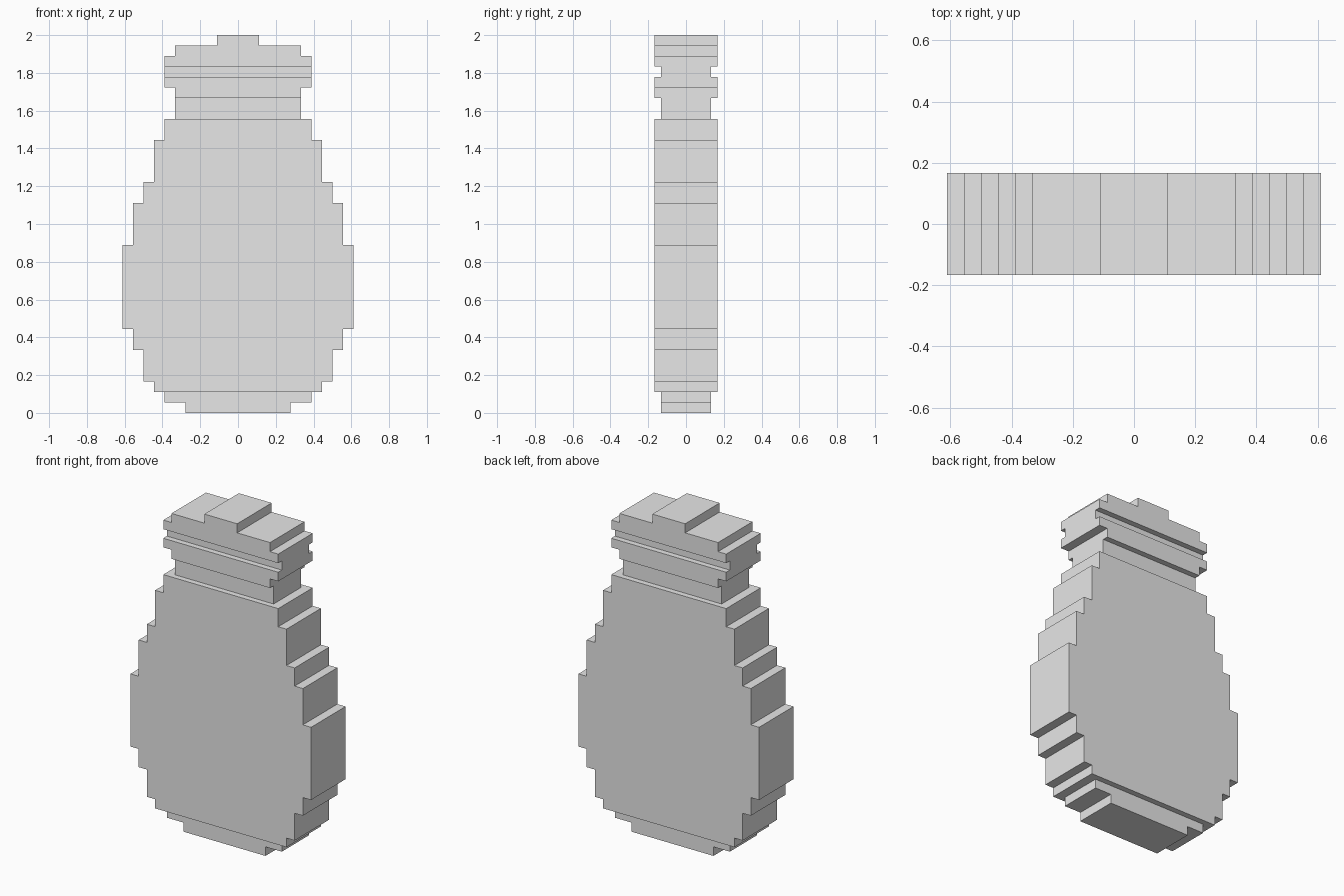
import bpy
import bmesh

cube = bpy.data.objects.get("Cube")
if cube:
    bpy.data.objects.remove(cube, do_unlink=True)

UNIT = 2 / 36          # one step of the blocky outline
FULL, THIN = 0.1667, 0.132   # half depths

grey = bpy.data.materials.new("plain grey")
grey.use_nodes = True
grey.diffuse_color = (0.8, 0.8, 0.8, 1)
grey.node_tree.nodes["Principled BSDF"].inputs["Base Color"].default_value = (0.8, 0.8, 0.8, 1)


def stepped_slab(name, bottom, steps, half_depth):
    """Extrude a mirrored, stepped outline; steps are (half width, top) in units."""
    side, z = [], bottom
    for half, top in steps:
        side += [(half, z), (half, top)]
        z = top
    outline = side + [(-x, h) for x, h in reversed(side)]
    bm = bmesh.new()
    face = bm.faces.new([bm.verts.new((x * UNIT, -half_depth, h * UNIT)) for x, h in outline])
    extruded = bmesh.ops.extrude_face_region(bm, geom=[face])["geom"]
    verts = [v for v in extruded if isinstance(v, bmesh.types.BMVert)]
    bmesh.ops.translate(bm, verts=verts, vec=(0, 2 * half_depth, 0))
    bmesh.ops.recalc_face_normals(bm, faces=bm.faces)
    mesh = bpy.data.meshes.new(name)
    bm.to_mesh(mesh)
    bm.free()
    mesh.materials.append(grey)
    obj = bpy.data.objects.new(name, mesh)
    bpy.context.collection.objects.link(obj)
    return obj


# Thin foot and wide rounded body
stepped_slab("foot", 0, [(5, 1), (7, 2)], THIN)
stepped_slab("body", 2, [(8, 3), (9, 6), (10, 8), (11, 16), (10, 20),
                         (9, 22), (8, 26), (7, 28)], FULL)

# Recessed neck, collar, groove and top cap
stepped_slab("neck", 28, [(6, 30)], THIN)
stepped_slab("collar", 30, [(6, 31), (7, 32)], FULL)
stepped_slab("groove", 32, [(7, 33)], THIN)
stepped_slab("cap", 33, [(7, 34), (6, 35), (2, 36)], FULL)
